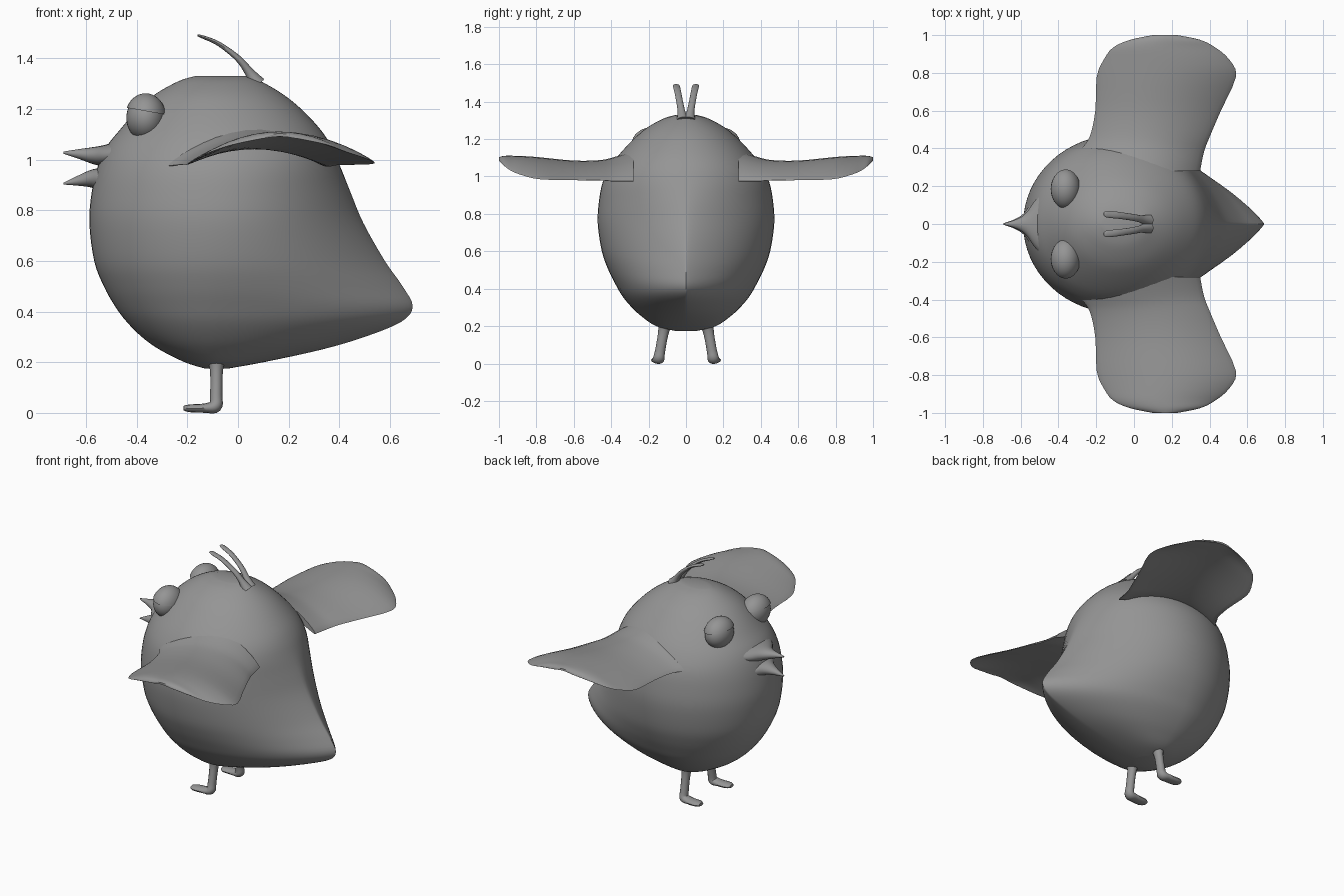
import bpy, bmesh, math
from mathutils import Vector, Matrix

cube = bpy.data.objects.get("Cube")
if cube:
    bpy.data.objects.remove(cube, do_unlink=True)

grey = bpy.data.materials.new("plain_grey")
grey.use_nodes = True
tone = (0.3, 0.3, 0.3, 1)
grey.diffuse_color = tone
grey.node_tree.nodes["Principled BSDF"].inputs["Base Color"].default_value = tone


def finish(bm, name, angle=50):
    bmesh.ops.recalc_face_normals(bm, faces=bm.faces)
    mesh = bpy.data.meshes.new(name)
    bm.to_mesh(mesh)
    bm.free()
    mesh.materials.append(grey)
    obj = bpy.data.objects.new(name, mesh)
    bpy.context.collection.objects.link(obj)
    bpy.ops.object.select_all(action="DESELECT")
    bpy.context.view_layer.objects.active = obj
    obj.select_set(True)
    bpy.ops.object.shade_smooth_by_angle(angle=math.radians(angle))
    return obj


def refine(rows, steps=4):
    """Pass a smooth curve through the given stations."""
    out = []
    for i in range(len(rows) - 1):
        p = [rows[max(0, min(len(rows) - 1, i + k))] for k in (-1, 0, 1, 2)]
        for s in range(steps):
            t = s / steps
            out.append([b + t / 2 * (c - a + t * (2 * a - 5 * b + 4 * c - d + t * (3 * (b - c) + d - a)))
                        for a, b, c, d in zip(*p)])
    return out + [list(rows[-1])]


def loft(name, rings, angle=50):
    bm = bmesh.new()
    loops = [[bm.verts.new(p) for p in ring] for ring in rings]
    n = len(loops[0])
    for a, b in zip(loops, loops[1:]):
        for i in range(n):
            j = (i + 1) % n
            bm.faces.new((a[i], a[j], b[j], b[i]))
    bm.faces.new(loops[0])
    bm.faces.new(loops[-1])
    return finish(bm, name, angle)


def turn(n):
    return [(math.cos(2 * math.pi * i / n), math.sin(2 * math.pi * i / n)) for i in range(n)]


def tube(name, path):
    """Path rows hold x, y, z, radius, flattening."""
    rows = refine(path, 5)
    rings = []
    for i, row in enumerate(rows):
        p = Vector(row[:3])
        d = Vector(rows[min(i + 1, len(rows) - 1)][:3]) - Vector(rows[max(i - 1, 0)][:3])
        side = Vector((0, 1, 0))
        side = (side - d * side.dot(d) / d.length_squared).normalized()
        up = d.normalized().cross(side)
        rings.append([p + side * c * row[3] + up * s * row[3] * row[4] for c, s in turn(12)])
    return loft(name, rings)


# Body: stations of height, front, back, half width, tail sharpness
stations = [
    (0.175, -0.13, -0.04, 0.06, 0.5), (0.2, -0.21, 0.1, 0.16, 0.55),
    (0.25, -0.31, 0.33, 0.235, 0.65), (0.3, -0.38, 0.5, 0.29, 0.75),
    (0.36, -0.44, 0.645, 0.34, 0.85), (0.42, -0.485, 0.69, 0.375, 0.9),
    (0.5, -0.53, 0.65, 0.415, 0.9), (0.6, -0.568, 0.58, 0.45, 0.85),
    (0.75, -0.587, 0.495, 0.472, 0.75), (0.87, -0.578, 0.445, 0.465, 0.65),
    (0.97, -0.555, 0.405, 0.445, 0.55), (1.05, -0.52, 0.37, 0.405, 0.5),
    (1.12, -0.465, 0.325, 0.355, 0.5), (1.2, -0.395, 0.25, 0.28, 0.5),
    (1.26, -0.325, 0.175, 0.21, 0.5), (1.31, -0.235, 0.09, 0.12, 0.5),
    (1.33, -0.17, 0.04, 0.05, 0.5)]
body = []
for z, front, back, wide, power in refine(stations):
    mid = min(-0.08, (front + back) / 2)
    body.append([(mid + c * (back - mid if c > 0 else mid - front),
                  math.copysign(wide * abs(s) ** (2 * power if c > 0 else 1), s), z)
                 for c, s in turn(64)])
loft("body", body)

# Beak halves: stations of distance, half width, top, bottom
upper = [(-0.69, 0.004, 1.032, 1.024), (-0.62, 0.026, 1.043, 1.0), (-0.57, 0.06, 1.05, 0.982),
         (-0.52, 0.13, 1.06, 0.972), (-0.43, 0.22, 1.09, 0.965)]
lower = [(-0.69, 0.004, 0.909, 0.902), (-0.63, 0.026, 0.938, 0.897), (-0.58, 0.06, 0.96, 0.89),
         (-0.53, 0.13, 0.968, 0.87), (-0.43, 0.2, 0.968, 0.84)]
for name, rows in (("upper_beak", upper), ("lower_beak", lower)):
    loft(name, [[(x, w * c, (top + low) / 2 + s * (top - low) / 2) for c, s in turn(20)]
                for x, w, top, low in refine(rows)])

# Wing: stations of span, leading edge, trailing edge, edge height, arch, thickness
wing = [
    (0.28, -0.32, 0.35, 0.975, 0.13, 0.07), (0.38, -0.29, 0.37, 0.975, 0.1, 0.06),
    (0.46, -0.235, 0.4, 0.98, 0.085, 0.045), (0.6, -0.205, 0.46, 0.98, 0.09, 0.03),
    (0.78, -0.197, 0.54, 0.985, 0.105, 0.025), (0.87, -0.16, 0.505, 1.005, 0.092, 0.024),
    (0.935, -0.11, 0.43, 1.03, 0.07, 0.022), (0.975, -0.02, 0.35, 1.06, 0.04, 0.02),
    (1.0, 0.1, 0.23, 1.085, 0.012, 0.012)]

for side, label in ((1, "right"), (-1, "left")):
    # The bird looks toward -x, so its wings spread along y
    rings = []
    for y, lead, trail, edge, arch, thick in refine(wing, 3):
        ring = []
        for c, s in turn(32):
            x = (lead + trail) / 2 + c * (trail - lead) / 2
            ring.append((x, side * y, edge + arch * (1 - c * c) + s * thick / 2))
        rings.append(ring)
    loft(label + "_wing", rings, 60)

    # Eyeball with a slightly larger half-dome lid
    for name, size, cut in (("eyeball", 1.0, False), ("eyelid", 1.08, True)):
        bm = bmesh.new()
        bmesh.ops.create_uvsphere(bm, u_segments=32, v_segments=20, radius=size)
        if cut:
            bmesh.ops.bisect_plane(bm, geom=bm.verts[:] + bm.edges[:] + bm.faces[:],
                                   plane_co=(0, 0, 0.3), plane_no=(0.15, 0, 1), clear_inner=True)
            bmesh.ops.holes_fill(bm, edges=[e for e in bm.edges if e.is_boundary])
        bm.transform(Matrix.Translation((-0.365, side * 0.185, 1.165)) @ Matrix.Diagonal((0.076, 0.1, 0.09, 1)))
        finish(bm, label + "_" + name, 40)

    # Leg bending forward into a flat foot
    tube(label + "_leg", [(-0.085, side * 0.108, 0.23, 0.045, 1), (-0.085, side * 0.12, 0.17, 0.029, 0.9),
                          (-0.086, side * 0.138, 0.07, 0.027, 0.9), (-0.09, side * 0.146, 0.027, 0.031, 0.85),
                          (-0.13, side * 0.15, 0.019, 0.034, 0.55), (-0.19, side * 0.153, 0.018, 0.034, 0.45),
                          (-0.215, side * 0.154, 0.019, 0.02, 0.45)])

    # Curved crest feather
    tube(label + "_crest_feather", [(0.075, side * 0.018, 1.3, 0.034, 1), (0.045, side * 0.024, 1.345, 0.021, 0.9),
                                    (0.0, side * 0.034, 1.4, 0.018, 0.7), (-0.075, side * 0.045, 1.457, 0.018, 0.5),
                                    (-0.14, side * 0.052, 1.485, 0.018, 0.35), (-0.16, side * 0.053, 1.491, 0.009, 0.35)])
